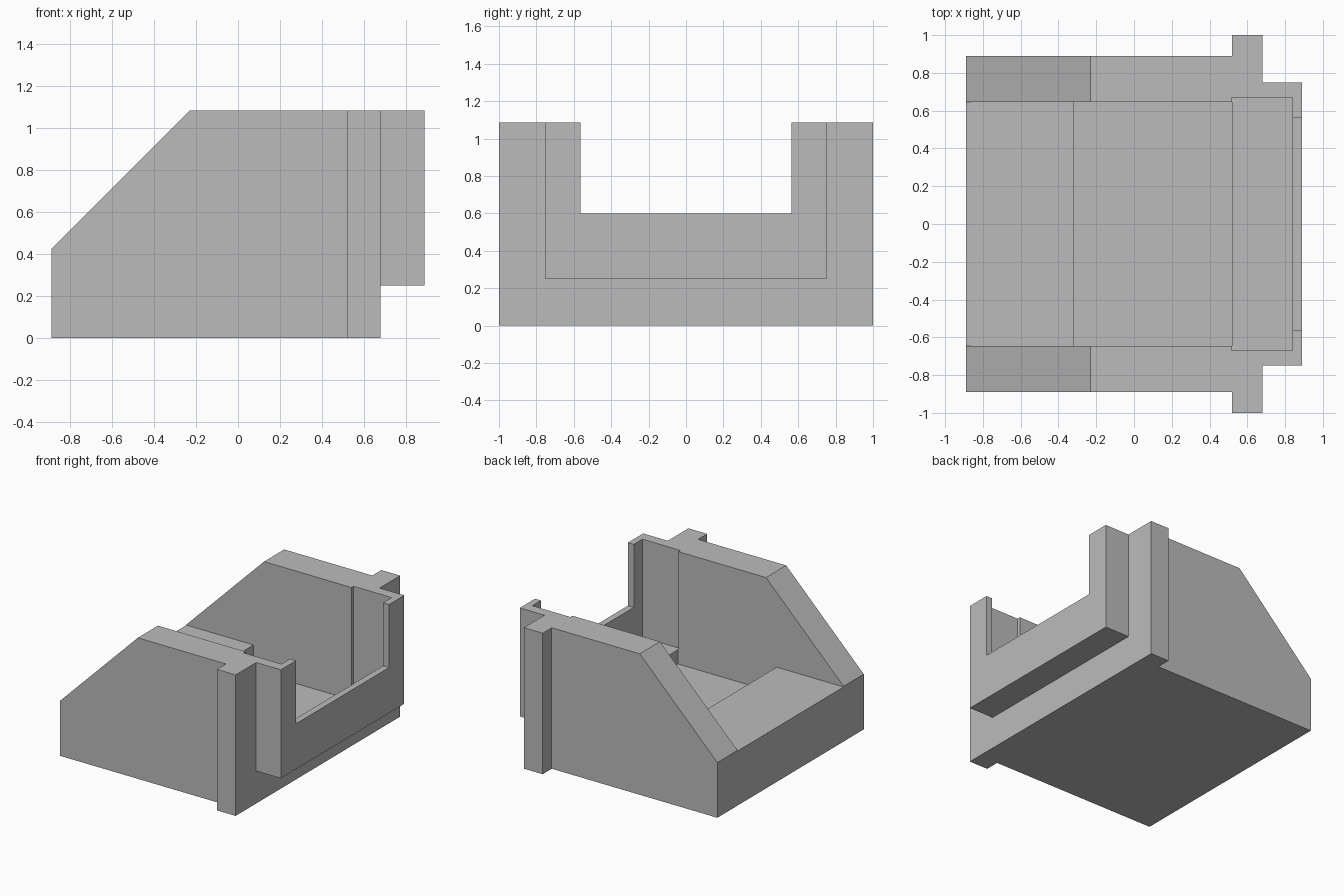
import bpy
import bmesh

cube = bpy.data.objects.get("Cube")
if cube:
    bpy.data.objects.remove(cube, do_unlink=True)

grey = bpy.data.materials.new("plain grey")
grey.use_nodes = True
grey.diffuse_color = (0.5, 0.5, 0.5, 1)
grey.node_tree.nodes["Principled BSDF"].inputs["Base Color"].default_value = (0.5, 0.5, 0.5, 1)


def extrude_side(name, profile, half_width):
    """Solid from an x-z outline, extruded evenly to both sides in y."""
    bm = bmesh.new()
    face = bm.faces.new([bm.verts.new((x, -half_width, z)) for x, z in profile])
    grown = bmesh.ops.extrude_face_region(bm, geom=[face])["geom"]
    verts = [v for v in grown if isinstance(v, bmesh.types.BMVert)]
    bmesh.ops.translate(bm, verts=verts, vec=(0, 2 * half_width, 0))
    bmesh.ops.recalc_face_normals(bm, faces=bm.faces)
    mesh = bpy.data.meshes.new(name)
    bm.to_mesh(mesh)
    bm.free()
    mesh.materials.append(grey)
    obj = bpy.data.objects.new(name, mesh)
    bpy.context.collection.objects.link(obj)
    return obj


def block(name, x0, x1, z0, z1, half_width):
    return extrude_side(name, [(x0, z0), (x1, z0), (x1, z1), (x0, z1)], half_width)


def combine(target, tool, operation):
    """Apply a boolean and discard the tool solid."""
    mod = target.modifiers.new(operation.lower(), 'BOOLEAN')
    mod.operation = operation
    mod.solver = 'EXACT'
    mod.object = tool
    bpy.context.view_layer.objects.active = target
    bpy.ops.object.modifier_apply(modifier=mod.name)
    bpy.data.objects.remove(tool, do_unlink=True)


TOP = 1.085
ABOVE = 1.3

# Main body with sloping side walls
housing = extrude_side("housing", [
    (-0.89, 0), (0.6, 0), (0.6, TOP), (-0.23, TOP), (-0.89, 0.425)], 0.89)

# Wide flange and raised end box
combine(housing, block("flange", 0.52, 0.68, 0, TOP, 1.0), 'UNION')
combine(housing, block("end_box", 0.6, 0.89, 0.25, TOP, 0.75), 'UNION')

# Open bay with a high front shelf and a sunken floor
combine(housing, extrude_side("bay_cutter", [
    (-1, 0.42), (-0.32, 0.42), (-0.32, 0.22), (0.52, 0.22),
    (0.52, ABOVE), (-1, ABOVE)], 0.645), 'DIFFERENCE')

# Slightly wider end pocket, then the opening in its end wall
combine(housing, block("pocket_cutter", 0.515, 0.84, 0.33, ABOVE, 0.67), 'DIFFERENCE')
combine(housing, block("opening_cutter", 0.8, 1.0, 0.6, ABOVE, 0.565), 'DIFFERENCE')
